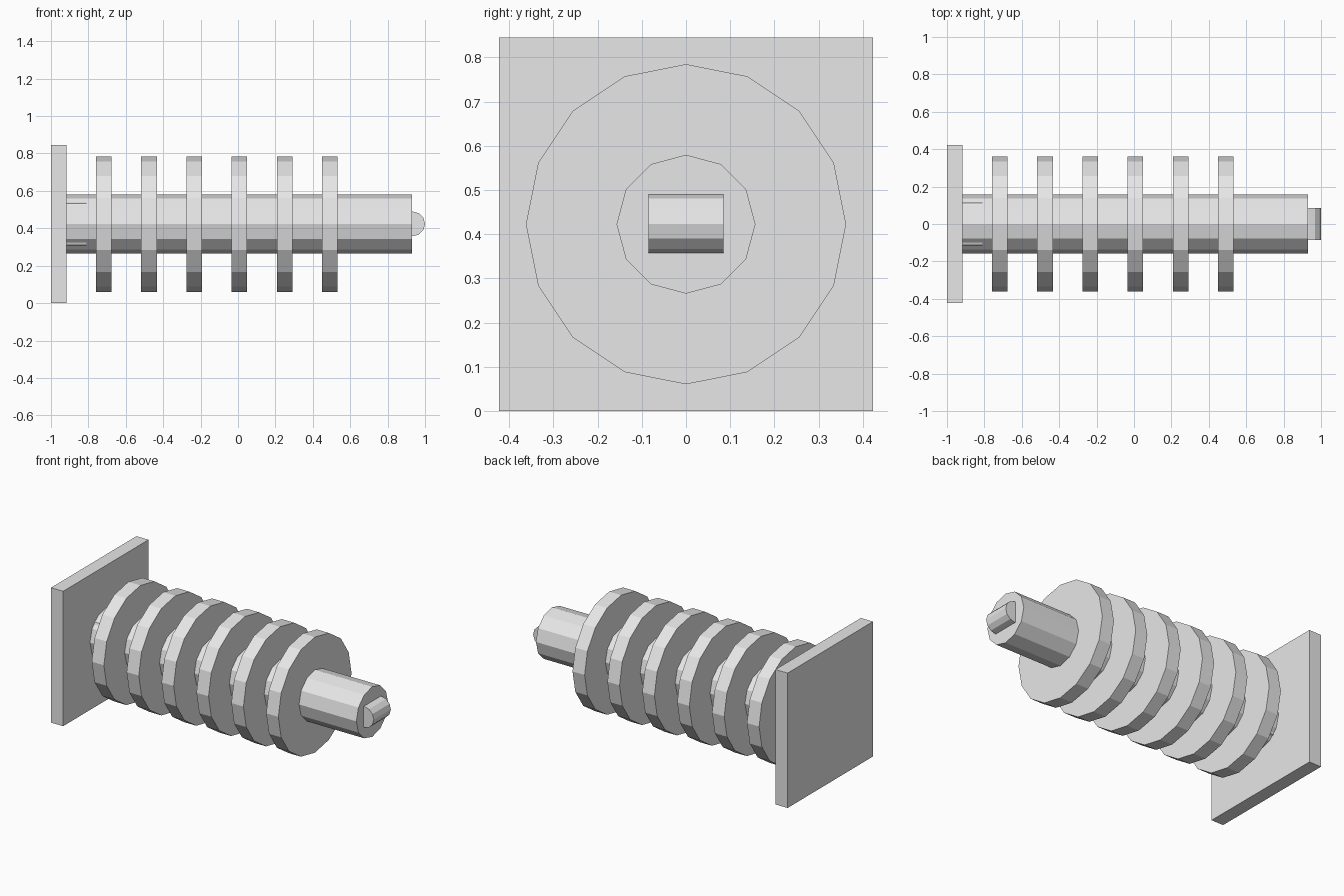
import bpy, math

if "Cube" in bpy.data.objects:
    bpy.data.objects.remove(bpy.data.objects["Cube"])

CZ = 0.4225  # height of the main axis

grey = bpy.data.materials.new("light grey")
grey.diffuse_color = (0.8, 0.8, 0.8, 1)
grey.use_nodes = True
grey.node_tree.nodes["Principled BSDF"].inputs["Base Color"].default_value = grey.diffuse_color


def finish(name):
    ob = bpy.context.object
    ob.name = name
    bpy.ops.object.transform_apply(location=False, rotation=True, scale=True)
    ob.data.materials.append(grey)
    return ob


def box(name, x0, x1, width, height):
    bpy.ops.mesh.primitive_cube_add(size=1, location=((x0 + x1) / 2, 0, CZ))
    bpy.context.object.scale = (x1 - x0, width, height)
    return finish(name)


def x_cylinder(name, x0, x1, radius, sides):
    bpy.ops.mesh.primitive_cylinder_add(
        vertices=sides, radius=radius, depth=x1 - x0,
        location=((x0 + x1) / 2, 0, CZ), rotation=(0, math.pi / 2, 0))
    return finish(name)


# Square mounting plate and main shaft
box("mounting_plate", -1.0, -0.916, 0.845, 0.845)
x_cylinder("shaft", -0.916, 0.93, 0.157, 12)

# Root collar whose corners just break through the shaft
x_cylinder("root_collar", -0.916, -0.81, 0.157, 8)

# Six evenly spaced discs
for i in range(6):
    x = -0.718 + 0.2418 * i
    x_cylinder(f"disc_{i + 1}", x - 0.042, x + 0.042, 0.362, 16)

# Cross pin sunk halfway into the shaft end
bpy.ops.mesh.primitive_cylinder_add(
    vertices=12, radius=0.066, depth=0.169,
    location=(0.934, 0, CZ + 0.001), rotation=(math.pi / 2, 0, 0))
finish("end_pin")
